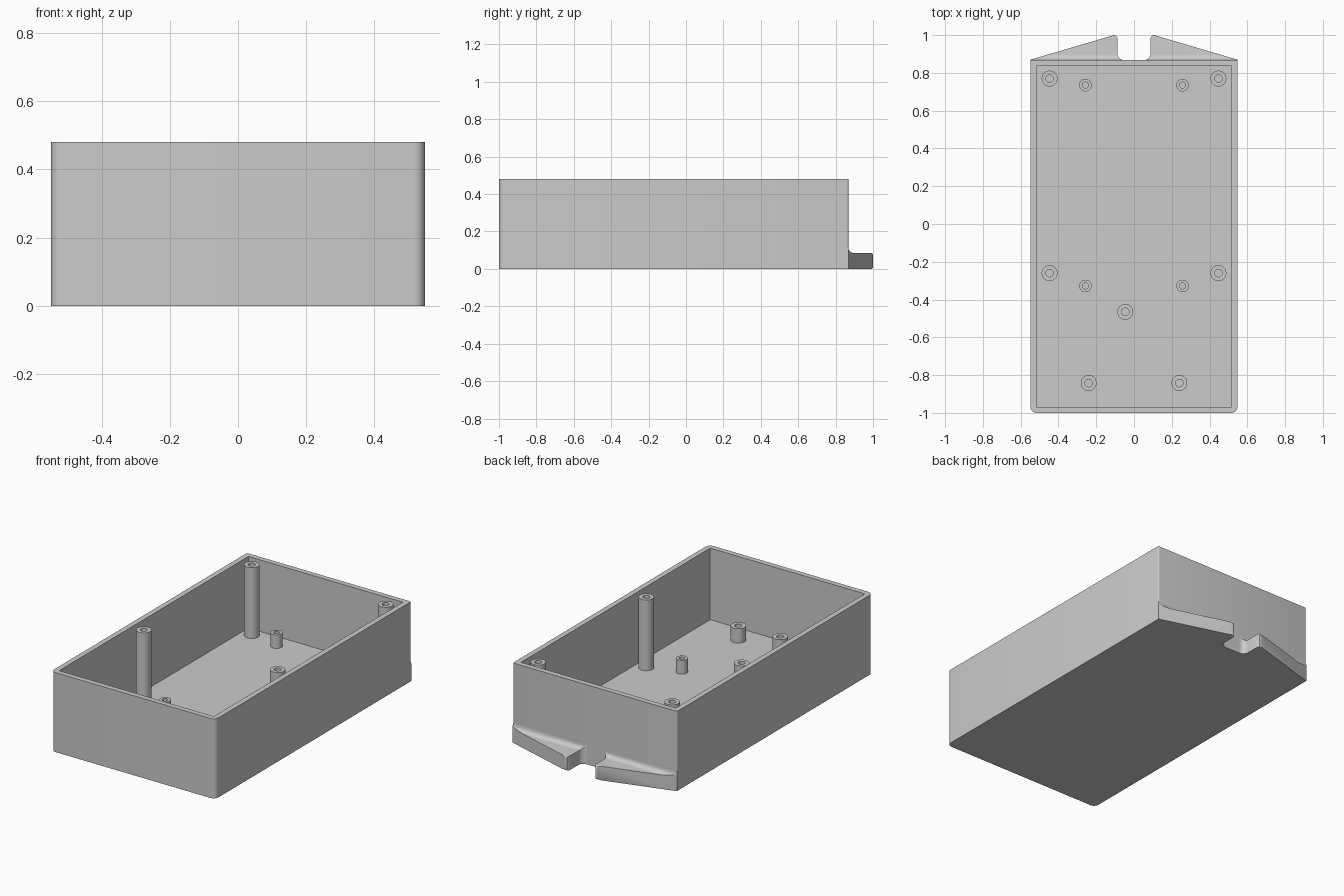
import bpy, bmesh, math
from mathutils import Matrix

if "Cube" in bpy.data.objects:
    bpy.data.objects.remove(bpy.data.objects["Cube"])

W, Y0, Y1, H = 0.548, -1.0, 0.868, 0.48   # outer half width, front, back, height
T, FLOOR = 0.032, 0.048                   # wall and floor thickness

grey = bpy.data.materials.new("light grey plastic")
grey.diffuse_color = (0.6, 0.6, 0.6, 1)
grey.use_nodes = True
grey.node_tree.nodes["Principled BSDF"].inputs["Base Color"].default_value = grey.diffuse_color


def arc(cx, cy, r, a0, a1, n=8):
    """Points on an arc, angles in degrees."""
    return [(cx + r * math.cos(math.radians(a0 + (a1 - a0) * i / n)),
             cy + r * math.sin(math.radians(a0 + (a1 - a0) * i / n)))
            for i in range(n + 1)]


def prism(name, outline, lo, hi, along_x=False):
    """Extrude a closed outline along z, or a (y, z) outline along x."""
    bm = bmesh.new()
    vs = [bm.verts.new((lo, a, b) if along_x else (a, b, lo)) for a, b in outline]
    face = bm.faces.new(vs)
    top = bmesh.ops.extrude_face_region(bm, geom=[face])
    step = (hi - lo, 0, 0) if along_x else (0, 0, hi - lo)
    bmesh.ops.translate(bm, vec=step,
                        verts=[v for v in top["geom"] if isinstance(v, bmesh.types.BMVert)])
    bmesh.ops.recalc_face_normals(bm, faces=bm.faces)
    return finish(name, bm)


def finish(name, bm):
    me = bpy.data.meshes.new(name)
    bm.to_mesh(me)
    bm.free()
    me.materials.append(grey)
    ob = bpy.data.objects.new(name, me)
    bpy.context.collection.objects.link(ob)
    return ob


def select(ob):
    bpy.ops.object.select_all(action='DESELECT')
    ob.select_set(True)
    bpy.context.view_layer.objects.active = ob


def smooth(ob):
    select(ob)
    bpy.ops.object.shade_smooth_by_angle(angle=math.radians(30))


def boolean(ob, tool, operation):
    mod = ob.modifiers.new("cut", 'BOOLEAN')
    mod.operation, mod.solver, mod.object = operation, 'EXACT', tool
    select(ob)
    bpy.ops.object.modifier_apply(modifier=mod.name)
    bpy.data.objects.remove(tool)


def post(name, x, y, r, hole, top):
    """Hollow screw post: a tube spun round its own axis."""
    bm = bmesh.new()
    profile = [(r, FLOOR - 0.01), (r, top), (hole, top), (hole, FLOOR - 0.01)]
    vs = [bm.verts.new((a, 0, z)) for a, z in profile]
    es = [bm.edges.new((vs[i], vs[(i + 1) % 4])) for i in range(4)]
    bmesh.ops.spin(bm, geom=vs + es, cent=(0, 0, 0), axis=(0, 0, 1),
                   angle=math.tau, steps=32, use_merge=True)
    bmesh.ops.remove_doubles(bm, verts=bm.verts, dist=1e-5)
    bmesh.ops.recalc_face_normals(bm, faces=bm.faces)
    bmesh.ops.transform(bm, matrix=Matrix.Translation((x, y, 0)), verts=bm.verts)
    smooth(finish(name, bm))


# Open box: rounded vertical corners outside, sharp cavity inside
R, S = 0.032, 0.008
box = prism("box_shell",
            arc(-W + R, Y0 + R, R, 180, 270) + arc(W - R, Y0 + R, R, 270, 360)
            + arc(W - S, Y1 - S, S, 0, 90, 4) + arc(-W + S, Y1 - S, S, 90, 180, 4), 0, H)
I = W - T
cavity = prism("cavity", [(-I, Y0 + T), (I, Y0 + T), (I, Y1 - T), (-I, Y1 - T)], FLOOR, H + 0.1)
boolean(box, cavity, 'DIFFERENCE')
smooth(box)

# Back tabs: side profile with a fillet to the wall, trimmed to a tapering plan
Z, F, E = 0.085, 0.03, 0.01
side = ([(Y1 - 0.02, 0)] + arc(1 - E, E, E, 270, 360, 4) + arc(1 - E, Z - E, E, 0, 90, 4)
        + arc(Y1 + F, Z + F, F, 270, 180) + [(Y1 - 0.02, Z + F)])
N = 0.088                                  # half width of the notch
plan = ([(N + 0.018, 1.0), (N + 0.007, 0.998), (N, 0.985)]
        + arc(N - 0.035, Y1 + 0.035, 0.035, 0, -90)
        + [(N - 0.035, Y1 - 0.01), (W - 0.012, Y1 - 0.01), (W, Y1 - 0.006), (W, Y1 + 0.002)])
for label, s in (("right", 1), ("left", -1)):
    tab = prism(label + "_mounting_tab", side, -0.7, 0.7, along_x=True)
    boolean(tab, prism("trim", [(s * x, y) for x, y in plan], -0.1, 0.3), 'INTERSECT')
    smooth(tab)

# Tall lid posts and short board posts
for s, label in ((-1, "left"), (1, "right")):
    for y, end in ((0.77, "back"), (-0.26, "middle")):
        post(f"{label}_{end}_lid_post", s * 0.447, y, 0.042, 0.02, 0.475)
    for y, end in ((0.735, "back"), (-0.328, "middle")):
        post(f"{label}_{end}_board_post", s * 0.257, y, 0.033, 0.016, 0.13)
    post(f"{label}_front_post", s * 0.24, -0.842, 0.042, 0.02, 0.135)
post("centre_post", -0.046, -0.465, 0.042, 0.02, 0.13)
